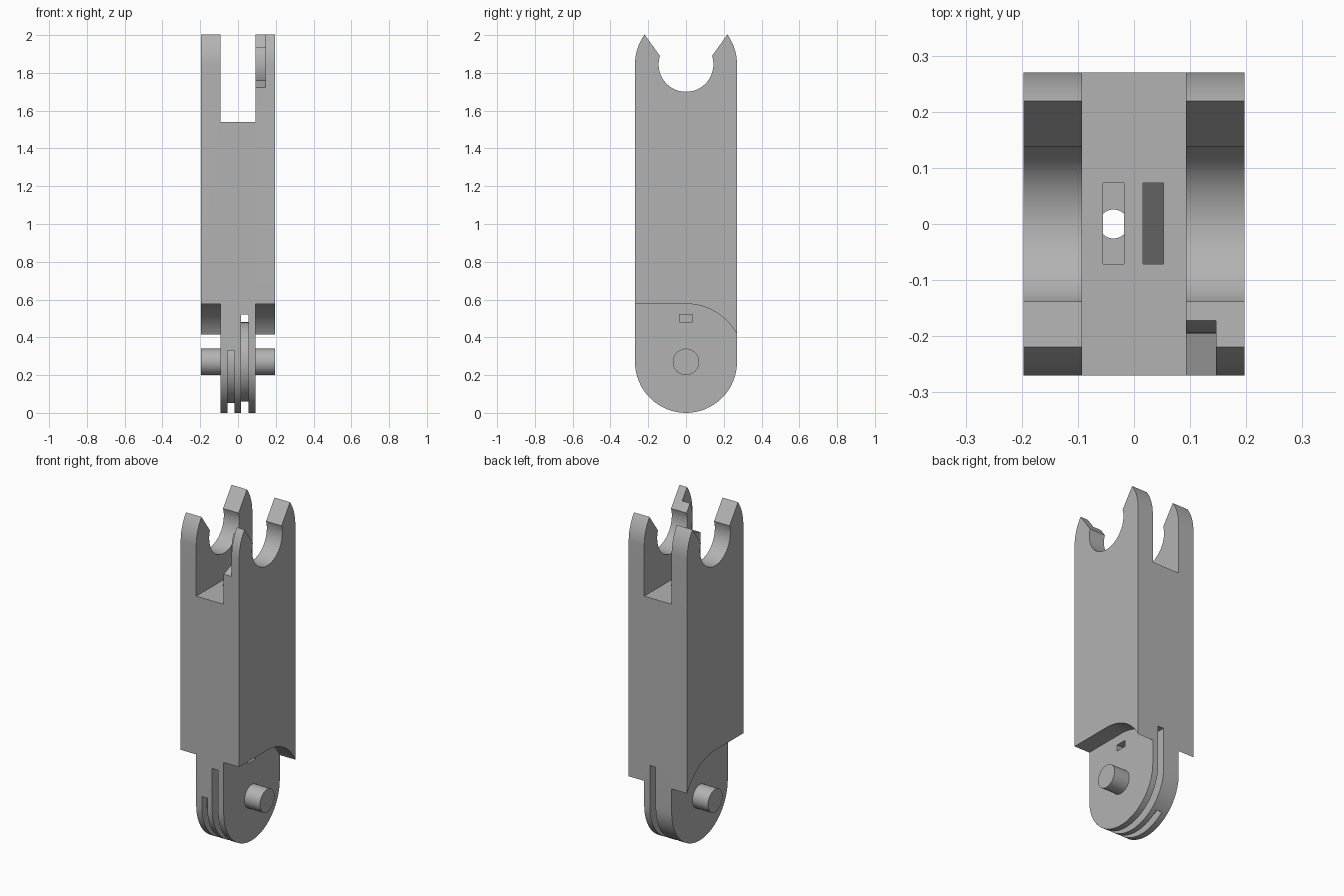
import bpy, bmesh, math
from mathutils import Matrix

if "Cube" in bpy.data.objects:
    bpy.data.objects.remove(bpy.data.objects["Cube"], do_unlink=True)

W, T, D = 0.197, 0.0925, 0.27      # half width, tongue half width, half depth
PIVOT, FORK = 0.27, 1.845          # heights of the lower pin and upper socket

grey = bpy.data.materials.new("plain_grey")
grey.use_nodes = True
grey.diffuse_color = (0.45, 0.45, 0.45, 1)
grey.node_tree.nodes["Principled BSDF"].inputs["Base Color"].default_value = (0.45, 0.45, 0.45, 1)


def arc(cz, r, a0, a1, n=32):
    """Points (y, z) on an arc centred on y = 0, angles in degrees."""
    angles = [math.radians(a0 + (a1 - a0) * i / n) for i in range(n + 1)]
    return [(r * math.cos(a), cz + r * math.sin(a)) for a in angles]


def prism(name, profile, x0, x1):
    """Side profile in (y, z), extruded along x."""
    bm = bmesh.new()
    face = bm.faces.new([bm.verts.new((x0, y, z)) for y, z in profile])
    new = bmesh.ops.extrude_face_region(bm, geom=[face])["geom"]
    bmesh.ops.translate(bm, vec=(x1 - x0, 0, 0),
                        verts=[v for v in new if isinstance(v, bmesh.types.BMVert)])
    bmesh.ops.recalc_face_normals(bm, faces=bm.faces)
    mesh = bpy.data.meshes.new(name)
    bm.to_mesh(mesh)
    bm.free()
    mesh.materials.append(grey)
    obj = bpy.data.objects.new(name, mesh)
    bpy.context.collection.objects.link(obj)
    return obj


def block(x0, x1, y0, y1, z0, z1):
    return prism("cutter", [(y0, z0), (y1, z0), (y1, z1), (y0, z1)], x0, x1)


def disc(r, x0, x1, name="hub"):
    return prism(name, arc(PIVOT, r, 0, 352.5, 47), x0, x1)


def combine(tool, operation="DIFFERENCE"):
    mod = body.modifiers.new("combine", "BOOLEAN")
    mod.operation, mod.solver, mod.object = operation, "EXACT", tool
    bpy.context.view_layer.objects.active = body
    bpy.ops.object.modifier_apply(modifier=mod.name)
    bpy.data.objects.remove(tool, do_unlink=True)


# Body: long plate with round bottom and rounded shoulders at the top
lean = math.degrees(math.acos(0.217 / D))
outline = arc(PIVOT, D, 180, 360) + arc(FORK, D, 0, lean, 12) + arc(FORK, D, 180 - lean, 180, 12)
body = prism("finger_body", outline, -W, W)

# Gap between the two prongs
combine(block(-T, T, -1, 1, 1.54, 2.2))

# Round snap socket with flared mouth
mouth = math.degrees(math.asin(0.045 / 0.145))
combine(prism("cutter", arc(FORK, 0.145, 180 - mouth, 360 + mouth, 48)
              + [(0.2205, 2.005), (0.2205, 2.2), (-0.2205, 2.2), (-0.2205, 2.005)], -1, 1))

# Shoulders cut away on both sides of the tongue
shoulder = arc(PIVOT, 0.307, 90, 28, 20) + [(0.4, 0.41), (0.4, -0.1), (-0.4, -0.1), (-0.4, 0.577)]
for side in (-1, 1):
    combine(prism("cutter", shoulder, side * T, side * 0.4))

# Relief in the front inner edge of the left prong
combine(prism("cutter", arc(FORK, 0.195, 150, 206, 16) + [(-0.28, 1.72), (-0.4, 1.72), (-0.4, 2.2), (-0.17, 2.2)],
              0.05, 0.146))

# Two cord grooves, each running round a hub
combine(block(0.015, 0.055, -1, 1, -0.1, 0.52))
combine(disc(0.21, 0.010, 0.060), "UNION")
combine(block(-0.055, -0.018, -1, 0.17, -0.1, 0.33))
combine(disc(0.22, -0.060, -0.013), "UNION")

# Small anchor window through the left cheek into the groove
combine(block(0.035, 0.2, -0.035, 0.035, 0.482, 0.52))

# Pockets in the fork floor, one with a sloping bottom
combine(block(-0.055, -0.018, -0.071, 0.073, 1.2, 1.7))
combine(prism("cutter", [(-0.071, 1.25), (0.073, 1.38), (0.073, 1.7), (-0.071, 1.7)], 0.016, 0.053))

# Round cord passage from the pocket down to the groove
bore = prism("cutter", arc(0, 0.026, 0, 345, 23), 0.04, 1.25)
bore.data.transform(Matrix.Translation((-0.0365, 0, 0)) @ Matrix(((0, 0, 1, 0), (0, 1, 0, 0), (1, 0, 0, 0), (0, 0, 0, 1))))
bore.data.flip_normals()
combine(bore)

# Hinge pin stubs
pins = [disc(0.07, s * 0.08, s * W, n) for s, n in ((-1, "right_pin"), (1, "left_pin"))]

for obj in [body] + pins:
    bpy.ops.object.select_all(action="DESELECT")
    obj.select_set(True)
    bpy.context.view_layer.objects.active = obj
    bpy.ops.object.shade_smooth_by_angle(angle=math.radians(25))
